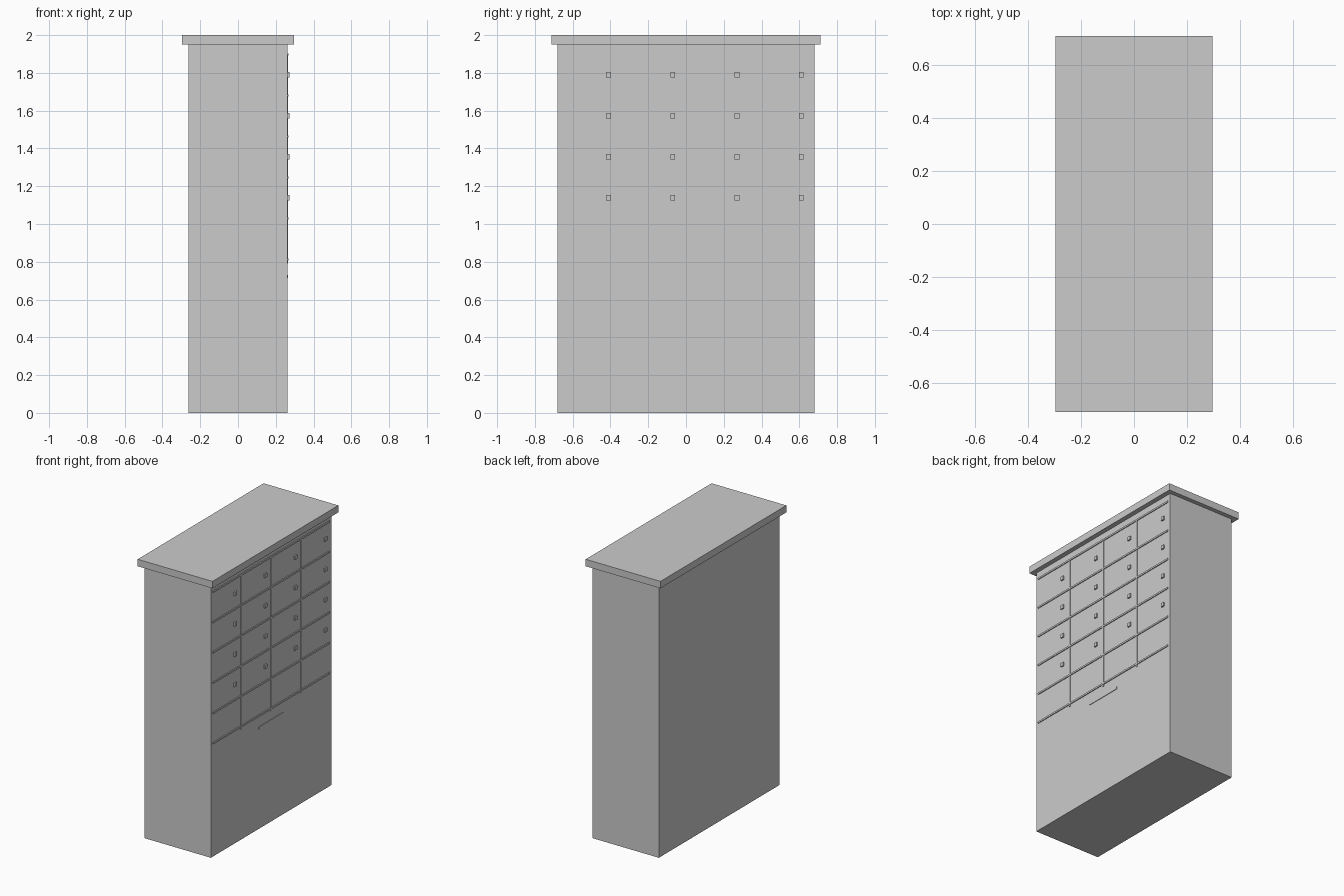
import bpy, bmesh
from mathutils import Matrix, Vector

if "Cube" in bpy.data.objects:
    bpy.data.objects.remove(bpy.data.objects["Cube"])


def boxes(name, specs):
    """One object made of boxes given as (x0, x1, y0, y1, z0, z1)."""
    bm = bmesh.new()
    for x0, x1, y0, y1, z0, z1 in specs:
        centre = Vector(((x0 + x1) / 2, (y0 + y1) / 2, (z0 + z1) / 2))
        size = (x1 - x0, y1 - y0, z1 - z0, 1)
        bmesh.ops.create_cube(bm, size=1, matrix=Matrix.Translation(centre) @ Matrix.Diagonal(size))
    mesh = bpy.data.meshes.new(name)
    bm.to_mesh(mesh)
    bm.free()
    obj = bpy.data.objects.new(name, mesh)
    bpy.context.collection.objects.link(obj)
    return obj


HX, HY = 0.262, 0.681        # body half sizes
INNER = HX - 0.004           # trim is sunk slightly into the face
COL, ROW = 0.34, 0.217       # compartment spacing
TOP = 1.897                  # centre of the highest divider
T = 0.006                    # half thickness of the dividers

# Cabinet body and overhanging cap
boxes("cabinet_body", [(-HX, HX, -HY, HY, 0, 1.95)])
boxes("cap", [(-0.296, 0.296, -0.712, 0.712, 1.95, 2.0)])

# Horizontal dividers
rows = [TOP - i * ROW for i in range(6)]
boxes("row_dividers", [(INNER, HX + 0.006, -0.66, 0.66, z - T, z + T) for z in rows])

# Vertical dividers
boxes("column_dividers", [(INNER, HX + 0.004, y - T, y + T, 0.792, 1.903)
                          for y in (-COL, 0, COL)])

# Door locks on the upper four rows
boxes("door_locks", [(INNER, HX + 0.01, y - 0.0125, y + 0.0125, z - 0.0135, z + 0.0135)
                     for y in [-0.41 + i * COL for i in range(4)]
                     for z in [1.79 - i * ROW for i in range(4)]])

# Mail slot below the doors
boxes("mail_slot", [(INNER, HX + 0.004, -0.14, 0.14, 0.713, 0.731)])
